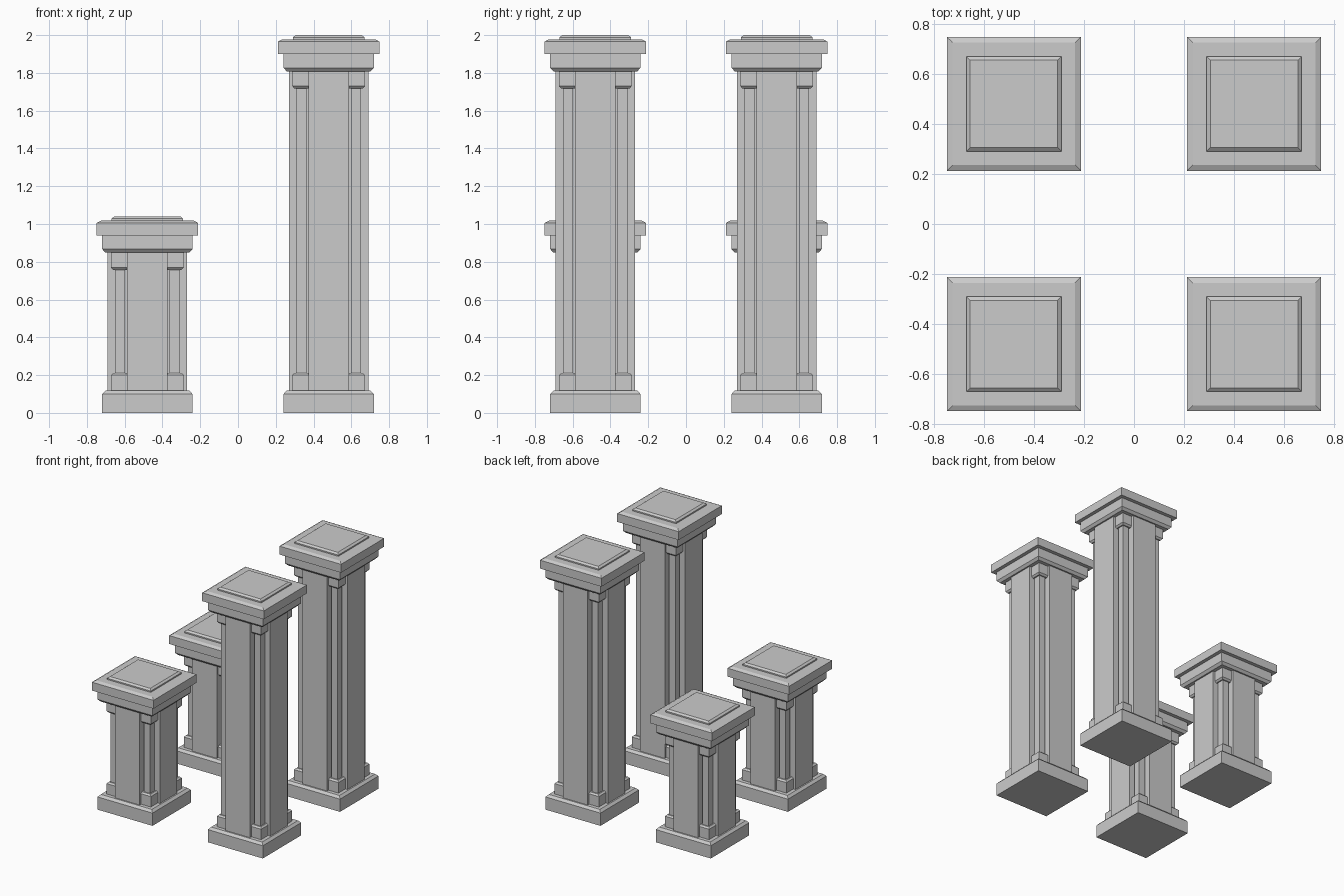
import bpy, bmesh

if "Cube" in bpy.data.objects:
    bpy.data.objects.remove(bpy.data.objects["Cube"])

SQUARE = [(-1, -1), (1, -1), (1, 1), (-1, 1)]


def make_object(name, bm, loc):
    bmesh.ops.recalc_face_normals(bm, faces=bm.faces[:])
    mesh = bpy.data.meshes.new(name)
    bm.to_mesh(mesh)
    bm.free()
    ob = bpy.data.objects.new(name, mesh)
    ob.location = loc
    bpy.context.collection.objects.link(ob)


def loft(bm, outline, profile, centre=(0, 0)):
    """Stack scaled copies of an outline at (scale, z) and skin them closed."""
    cx, cy = centre
    rings = [[bm.verts.new((cx + x * s, cy + y * s, z)) for x, y in outline]
             for s, z in profile]
    n = len(outline)
    for a, b in zip(rings, rings[1:]):
        for i in range(n):
            j = (i + 1) % n
            bm.faces.new((a[i], a[j], b[j], b[i]))
    bm.faces.new(rings[0][::-1])
    bm.faces.new(rings[-1])


def part(name, loc, profile, outline=SQUARE, centres=((0, 0),)):
    bm = bmesh.new()
    for c in centres:
        loft(bm, outline, profile, c)
    make_object(name, bm, loc)


def pillar(name, x, y, h):
    loc = (x, y, 0)
    # plinth with chamfered top edge
    part(name + "_plinth", loc, [(.239, 0), (.239, .10), (.222, .118)])

    # cross-shaped shaft
    a, b = .107, .211
    cross = [(-a, -b), (a, -b), (a, -a), (b, -a), (b, a), (a, a),
             (a, b), (-a, b), (-a, a), (-b, a), (-b, -a), (-a, -a)]
    part(name + "_shaft", loc, [(1, .11), (1, h - .18)], cross)

    # slim posts in the four notches
    o = .145
    corners = [(sx * o, sy * o) for sx, sy in SQUARE]
    part(name + "_corner_posts", loc, [(.027, .15), (.027, h - .21)],
         centres=corners)

    # collars that show as small blocks in the notches
    part(name + "_lower_collar", loc, [(.193, .11), (.193, .20), (.181, .211)])
    part(name + "_upper_collar", loc,
         [(.181, h - .283), (.193, h - .27), (.193, h - .185)])

    # capital: lower slab, overhanging slab, raised panel
    part(name + "_cap_lower_slab", loc,
         [(.222, h - .192), (.239, h - .173), (.239, h - .10)])
    part(name + "_cap_upper_slab", loc,
         [(.268, h - .10), (.268, h - .034), (.245, h - .022)])
    part(name + "_cap_panel", loc,
         [(.19, h - .024), (.19, h - .012), (.175, h)])


# two short pillars on the left, two tall ones on the right
for side, y in (("front", -.48), ("back", .48)):
    pillar(side + "_short_pillar", -.48, y, 1.04)
    pillar(side + "_tall_pillar", .48, y, 2.0)
